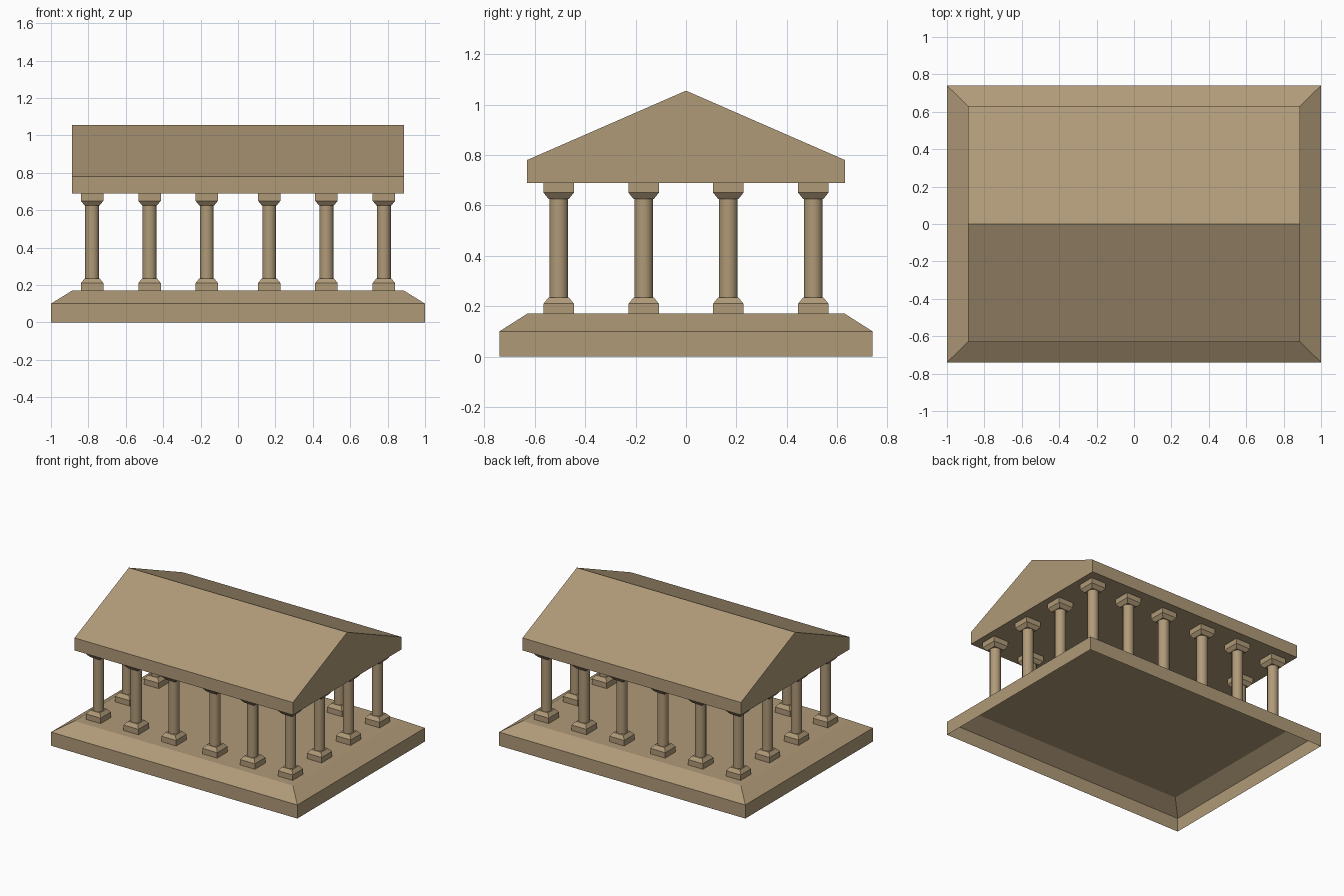
import bpy, bmesh, math

if "Cube" in bpy.data.objects:
    bpy.data.objects.remove(bpy.data.objects["Cube"])

stone = bpy.data.materials.new("tan stone")
stone.diffuse_color = (0.434, 0.323, 0.188, 1)
stone.use_nodes = True
stone.node_tree.nodes["Principled BSDF"].inputs["Base Color"].default_value = stone.diffuse_color


def rect(hx, hy, z):
    return [(-hx, -hy, z), (hx, -hy, z), (hx, hy, z), (-hx, hy, z)]


def circle(r, z, n=12):
    return [(r * math.cos(2 * math.pi * (i + .5) / n),
             r * math.sin(2 * math.pi * (i + .5) / n), z) for i in range(n)]


def loft(bm, rings, bottom=False, top=False):
    loops = [[bm.verts.new(p) for p in r] for r in rings]
    for a, b in zip(loops, loops[1:]):
        n = len(a)
        for i in range(n):
            j = (i + 1) % n
            bm.faces.new((a[i], a[j], b[j], b[i]))
    if bottom:
        bm.faces.new(loops[0][::-1])
    if top:
        bm.faces.new(loops[-1])


def finish(bm, name):
    me = bpy.data.meshes.new(name)
    bm.to_mesh(me)
    bm.free()
    me.materials.append(stone)
    ob = bpy.data.objects.new(name, me)
    bpy.context.collection.objects.link(ob)
    return ob


# stepped platform, open underneath
bm = bmesh.new()
loft(bm, [rect(1, .74, 0), rect(1, .74, .10), rect(.887, .63, .17)], top=True)
finish(bm, "platform")

# gabled roof block: pentagon extruded along x
profile = [(-.63, .688), (.63, .688), (.63, .78), (0, 1.055), (-.63, .78)]
bm = bmesh.new()
loft(bm, [[(x, y, z) for y, z in profile] for x in (-.887, .887)], True, True)
finish(bm, "gable_roof")

# one column: square foot, round shaft, square capital
bm = bmesh.new()
loft(bm, [rect(.06, .06, .17), rect(.06, .06, .21), rect(.04, .04, .235)], top=True)
loft(bm, [rect(.04, .04, .625), rect(.06, .06, .65), rect(.06, .06, .688)], bottom=True)
n0 = len(bm.faces)
loft(bm, [circle(.038, .235), circle(.038, .625)])
bm.faces.ensure_lookup_table()
for f in bm.faces[n0:]:
    f.smooth = True
column = finish(bm, "column")

# colonnade around the edge
xs = [-.78, -.473, -.167, .167, .473, .78]
ys = [-.505, -.168, .168, .505]
spots = [(x, y) for x in xs for y in ys if abs(x) > .7 or abs(y) > .4]
column.location = (*spots[0], 0)
for x, y in spots[1:]:
    c = bpy.data.objects.new("column", column.data)
    c.location = (x, y, 0)
    bpy.context.collection.objects.link(c)
